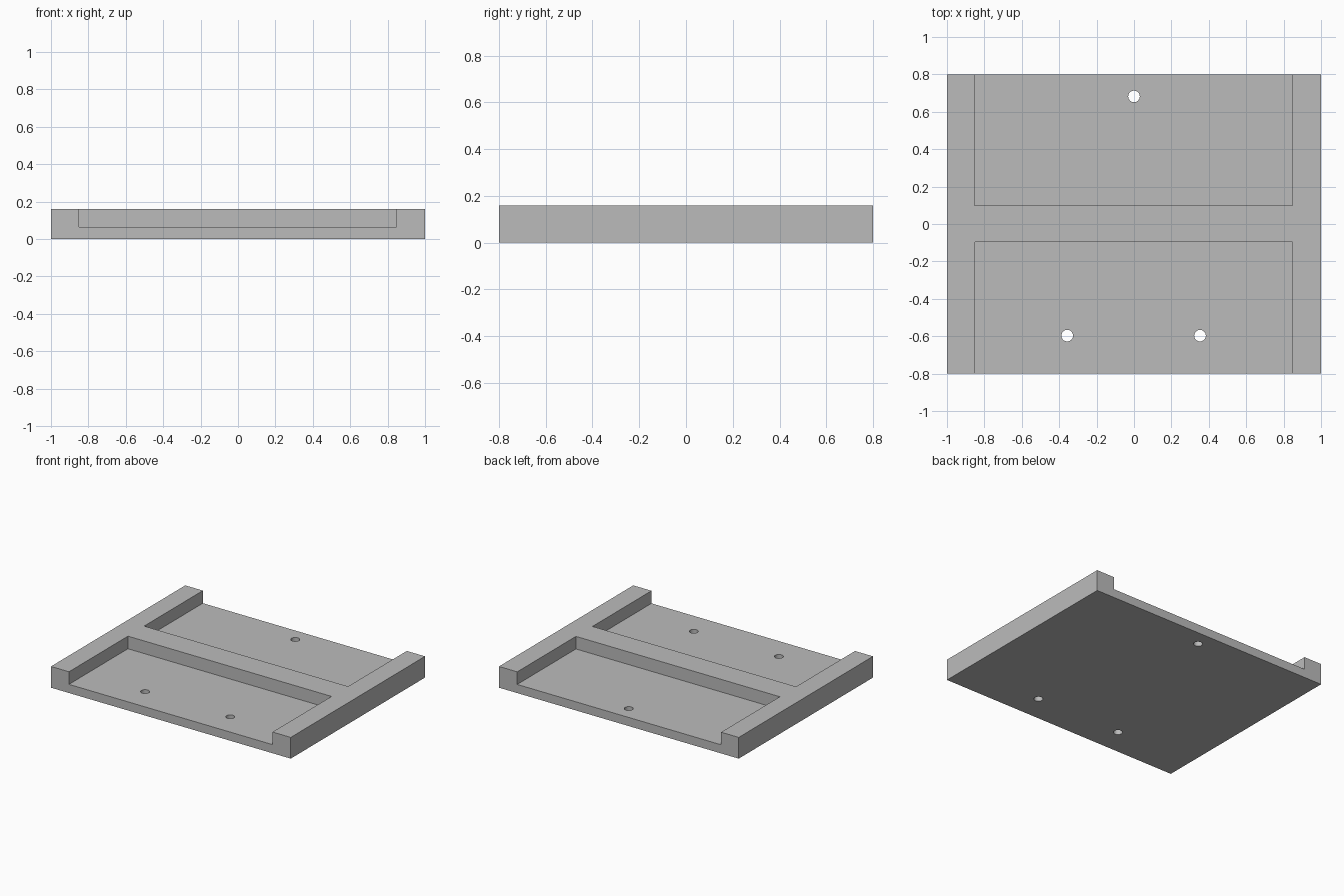
import bpy

if "Cube" in bpy.data.objects:
    bpy.data.objects.remove(bpy.data.objects["Cube"])

grey = bpy.data.materials.new("plain grey")
grey.diffuse_color = (0.5, 0.5, 0.5, 1)
grey.use_nodes = True
grey.node_tree.nodes["Principled BSDF"].inputs["Base Color"].default_value = grey.diffuse_color

HEIGHT, FLOOR = 0.16, 0.065


def box(name, low, high):
    """Add a box spanning two opposite corners."""
    bpy.ops.mesh.primitive_cube_add(size=1, location=[(a + b) / 2 for a, b in zip(low, high)])
    ob = bpy.context.object
    ob.name = name
    ob.scale = [b - a for a, b in zip(low, high)]
    bpy.ops.object.transform_apply(location=False, rotation=False, scale=True)
    return ob


# Base slab
plate = box("base_plate", (-1, -0.8, 0), (1, 0.8, HEIGHT))
plate.data.materials.append(grey)

# Open-ended pockets either side of the cross bar
cutters = [
    box("front_pocket_cutter", (-0.85, -0.9, FLOOR), (0.848, -0.097, 0.3)),
    box("back_pocket_cutter", (-0.853, 0.1, FLOOR), (0.848, 0.9, 0.3)),
]

# Screw holes through the pocket floors
for x, y in ((0, 0.682), (-0.357, -0.597), (0.353, -0.597)):
    bpy.ops.mesh.primitive_cylinder_add(vertices=32, radius=0.031, depth=0.6, location=(x, y, 0))
    bpy.context.object.name = "screw_hole_cutter"
    cutters.append(bpy.context.object)

# Cut everything out of the slab
for cutter in cutters:
    cutter.hide_render = True
    cut = plate.modifiers.new("cut", 'BOOLEAN')
    cut.operation = 'DIFFERENCE'
    cut.solver = 'EXACT'
    cut.object = cutter
    bpy.context.view_layer.objects.active = plate
    bpy.ops.object.modifier_apply(modifier=cut.name)
    bpy.data.objects.remove(cutter)

# Round hole walls, crisp edges elsewhere
bpy.ops.object.select_all(action='DESELECT')
plate.select_set(True)
bpy.context.view_layer.objects.active = plate
bpy.ops.object.shade_smooth_by_angle()
